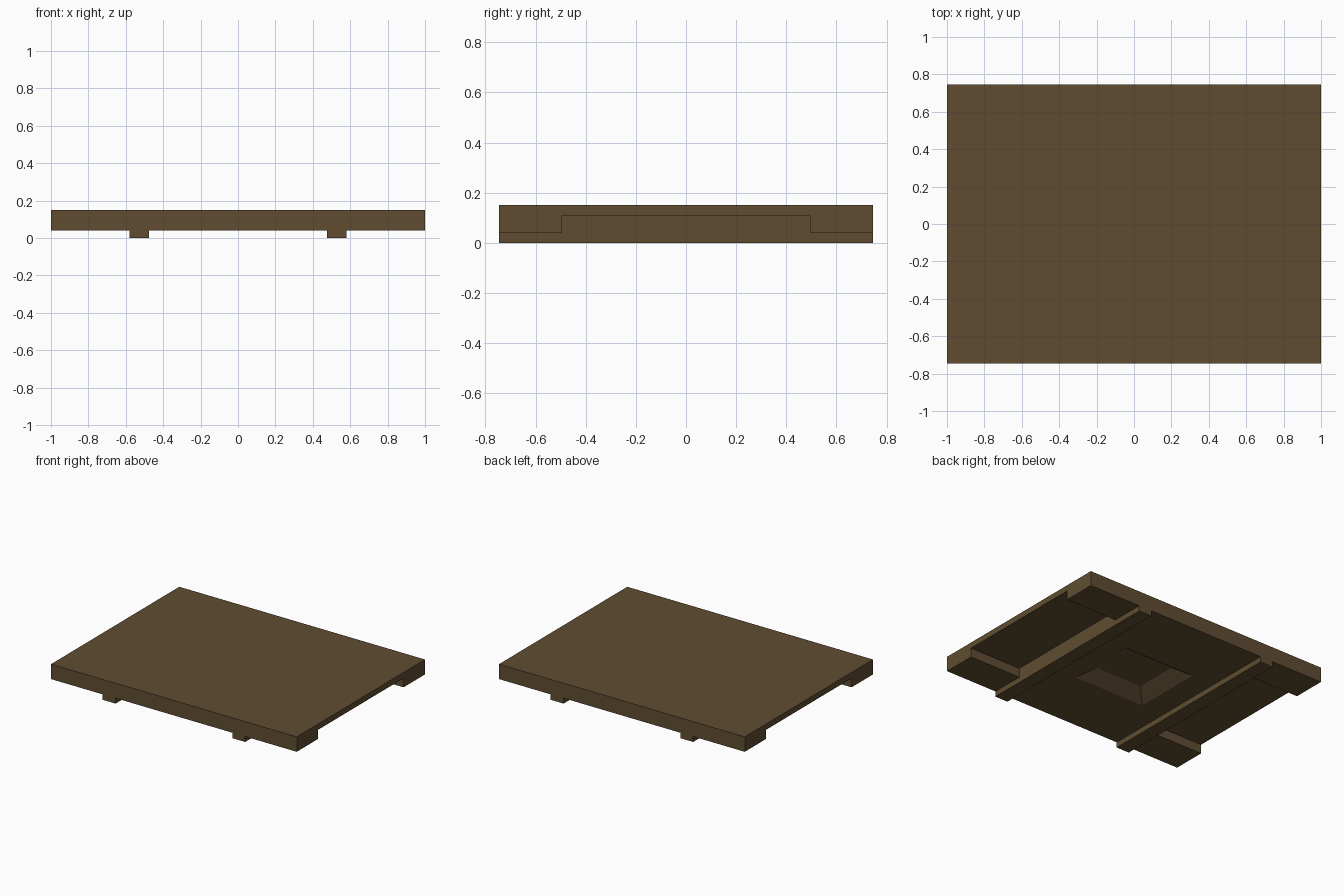
import bpy, bmesh

if "Cube" in bpy.data.objects:
    bpy.data.objects.remove(bpy.data.objects["Cube"])

HALF_Y = 0.745
wood = bpy.data.materials.new("brown_wood")
wood.diffuse_color = (0.115, 0.073, 0.031, 1)
wood.use_nodes = True
wood.node_tree.nodes["Principled BSDF"].inputs["Base Color"].default_value = wood.diffuse_color


def new_object(name, bm):
    bmesh.ops.recalc_face_normals(bm, faces=bm.faces)
    mesh = bpy.data.meshes.new(name)
    bm.to_mesh(mesh)
    bm.free()
    obj = bpy.data.objects.new(name, mesh)
    bpy.context.collection.objects.link(obj)
    return obj


def block(name, x0, x1, y0, y1, z0, z1, inset=0.0):
    """Box whose top can be inset to make a tapered block."""
    bm = bmesh.new()
    bmesh.ops.create_cube(bm, size=1)
    for v in bm.verts:
        i = inset if v.co.z > 0 else 0
        v.co = ((x1 - i) if v.co.x > 0 else (x0 + i),
                (y1 - i) if v.co.y > 0 else (y0 + i),
                z1 if v.co.z > 0 else z0)
    return new_object(name, bm)


# Panel with two runners underneath: front profile swept along y
half = [(1, 0.15), (1, 0.04), (0.58, 0.04), (0.58, 0), (0.475, 0), (0.475, 0.04)]
profile = half + [(-x, z) for x, z in reversed(half)]
bm = bmesh.new()
face = bm.faces.new([bm.verts.new((x, -HALF_Y, z)) for x, z in profile])
swept = bmesh.ops.extrude_face_region(bm, geom=[face])["geom"]
bmesh.ops.translate(bm, vec=(0, 2 * HALF_Y, 0),
                    verts=[g for g in swept if isinstance(g, bmesh.types.BMVert)])
panel = new_object("panel_with_runners", bm)
panel.data.materials.append(wood)

# Side notches leave four corner pads; a tapered recess sits in the middle
d = 0.01
slope = 0.1 / 0.067
cutters = [
    block("right_notch_cutter", 0.58, 1.1, -0.497, 0.497, -0.05, 0.107),
    block("left_notch_cutter", -1.1, -0.58, -0.497, 0.497, -0.05, 0.107),
    block("recess_cutter", -0.29 - d * slope, 0.29 + d * slope,
          -0.26 - d * slope, 0.26 + d * slope, 0.04 - d, 0.107, 0.1 + d * slope),
]
bpy.context.view_layer.objects.active = panel
for cutter in cutters:
    mod = panel.modifiers.new(cutter.name, "BOOLEAN")
    mod.operation = "DIFFERENCE"
    mod.solver = "EXACT"
    mod.object = cutter
    bpy.ops.object.modifier_apply(modifier=mod.name)
    bpy.data.objects.remove(cutter)
